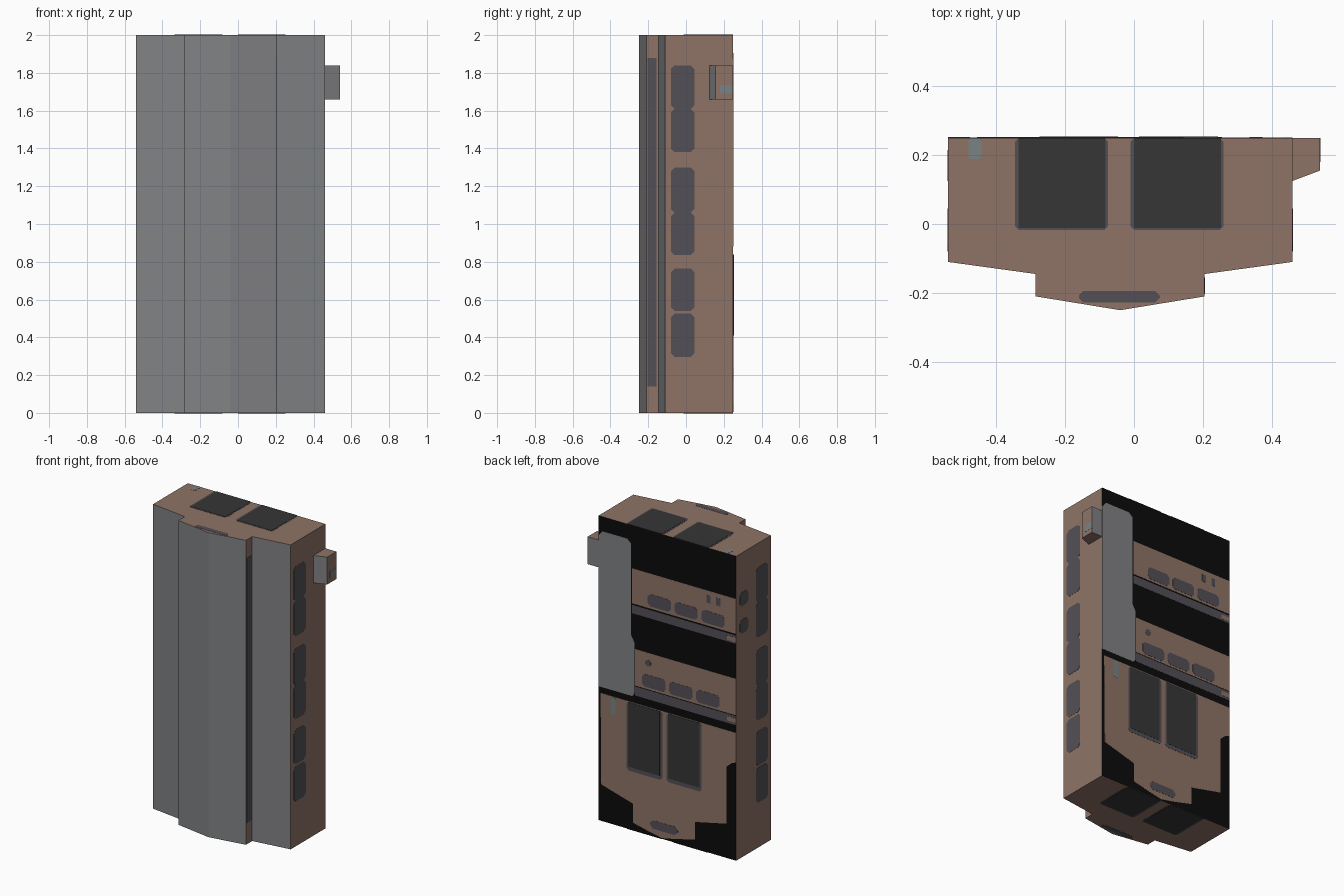
import bpy, bmesh
from mathutils import Vector

if "Cube" in bpy.data.objects:
    bpy.data.objects.remove(bpy.data.objects["Cube"])


def material(name, rgb):
    lin = [((c / 255 + 0.055) / 1.055) ** 2.4 if c > 10 else c / 255 / 12.92 for c in rgb]
    m = bpy.data.materials.new(name)
    m.diffuse_color = (*lin, 1)
    m.use_nodes = True
    m.node_tree.nodes["Principled BSDF"].inputs["Base Color"].default_value = m.diffuse_color
    return m


BROWN = material("brown", (143, 116, 103))
GREY = material("mid grey", (129, 130, 132))
WINDOW = material("window grey", (83, 80, 86))
DARK = material("dark panel", (54, 54, 54))
BLACK = material("black", (11, 11, 11))
PALE = material("pale blue grey", (122, 130, 132))

CX = -0.04  # symmetry line of the body


def prism(bm, lower, upper):
    """Closed solid between two matching outlines."""
    lo = [bm.verts.new(p) for p in lower]
    up = [bm.verts.new(p) for p in upper]
    bm.faces.new(lo[::-1])
    bm.faces.new(up)
    n = len(lo)
    for i in range(n):
        j = (i + 1) % n
        bm.faces.new((lo[i], lo[j], up[j], up[i]))


def finish(bm, name, mats, rule=None):
    bmesh.ops.recalc_face_normals(bm, faces=bm.faces)
    bm.normal_update()
    if rule:
        for f in bm.faces:
            f.material_index = rule(f.normal)
    me = bpy.data.meshes.new(name)
    bm.to_mesh(me)
    bm.free()
    for m in mats:
        me.materials.append(m)
    ob = bpy.data.objects.new(name, me)
    bpy.context.collection.objects.link(ob)
    return ob


# Each side of the body: outline coordinates (a, b) and height h above it
SIDES = {
    "back": lambda a, b, h: Vector((a, 0.25 + h, b)),
    "right": lambda a, b, h: Vector((0.46 + h, a, b)),
    "left": lambda a, b, h: Vector((-0.54 - h, a, b)),
    "top": lambda a, b, h: Vector((a, b, 2 + h)),
    "bottom": lambda a, b, h: Vector((a, b, -h)),
    "step_right": lambda a, b, h: Vector((0.205 + h, a, b)),
    "step_left": lambda a, b, h: Vector((-0.285 - h, a, b)),
    "box": lambda a, b, h: Vector((0.54 + h, a, b)),
}


def rect(a0, a1, b0, b1, c=0.0):
    """Rectangle with cut corners of size c."""
    if c == 0:
        return [(a0, b0), (a1, b0), (a1, b1), (a0, b1)]
    return [(a0 + c, b0), (a1 - c, b0), (a1, b0 + c), (a1, b1 - c),
            (a1 - c, b1), (a0 + c, b1), (a0, b1 - c), (a0, b0 + c)]


def plates(name, side, outlines, mat, layer=1):
    bm = bmesh.new()
    at = SIDES[side]
    for pts in outlines:
        prism(bm, [at(a, b, 0) for a, b in pts], [at(a, b, 0.0012 * layer) for a, b in pts])
    return finish(bm, name, [mat])


# Main body: stepped outline drawn upward; grey front, black back, brown elsewhere
half = [(0.5, 0.25), (0.5, -0.11), (0.245, -0.145), (0.245, -0.21), (0, -0.25)]
outline = [(CX + x, y) for x, y in half] + [(CX - x, y) for x, y in half[-2::-1]]
bm = bmesh.new()
prism(bm, [(x, y, 0) for x, y in outline], [(x, y, 2) for x, y in outline])
finish(bm, "body", [BROWN, GREY, BLACK],
       lambda n: 1 if n.y < -0.5 else 2 if n.y > 0.5 else 0)

# Small side box with a slanted front
box = [(0.46, 0.25), (0.46, 0.125), (0.54, 0.155), (0.54, 0.25)]
bm = bmesh.new()
prism(bm, [(x, y, 1.66) for x, y in box], [(x, y, 1.84) for x, y in box])
finish(bm, "side_box", [BROWN, GREY], lambda n: 1 if abs(n.y) > 0.5 else 0)
plates("side_box_patch", "box", [rect(0.18, 0.25, 1.69, 1.735)], PALE)

# Side windows and the long strips on the steps
rows = [(0.295, 0.525), (0.54, 0.765), (0.835, 1.06), (1.06, 1.30), (1.38, 1.61), (1.61, 1.84)]
for side in ("right", "left"):
    plates(side + "_windows", side, [rect(-0.08, 0.045, b, t, 0.02) for b, t in rows], WINDOW)
    plates(side + "_step_strip", "step_" + side, [rect(-0.203, -0.155, 0.14, 1.88)], WINDOW)
plates("left_small_windows", "left",
       [rect(0.125, 0.215, 1.47, 1.56, 0.02), rect(0.125, 0.215, 1.65, 1.74, 0.02)], WINDOW)

# Panels on both ends
for side in ("top", "bottom"):
    plates(side + "_panel_frames", side,
           [rect(-0.345, -0.075, -0.018, 0.25, 0.012), rect(-0.01, 0.26, -0.018, 0.25, 0.012)], WINDOW)
    plates(side + "_panels", side,
           [rect(-0.335, -0.083, -0.012, 0.25), rect(0, 0.252, -0.012, 0.25)], DARK, 2)
    plates(side + "_front_strip", side, [rect(-0.16, 0.075, -0.227, -0.195, 0.012)], WINDOW)
plates("top_tab", "top", [rect(-0.48, -0.443, 0.188, 0.25, 0.008)], PALE)

# Back: tall grey strip beside the box
plates("back_grey_strip", "back",
       [[(0.46, 0.88), (0.215, 0.88), (0.2, 0.9), (0.2, 1.24), (0.223, 1.28),
         (0.223, 1.88), (0.25, 1.905), (0.43, 1.905), (0.46, 1.87)]], GREY)

# Back: two upper brown panels with dark bands below them
plates("back_upper_panels", "back",
       [rect(-0.54, 0.215, 1.49, 1.72), rect(-0.54, 0.195, 0.955, 1.195)], BROWN)
plates("back_bands", "back",
       [rect(-0.54, 0.215, 1.425, 1.48), rect(-0.54, 0.195, 0.89, 0.95)], WINDOW)
plates("back_band_ends", "back",
       [rect(-0.54, -0.475, 1.435, 1.465), rect(-0.54, -0.475, 0.905, 0.935)], BROWN, 2)
plates("back_windows", "back",
       [rect(x - 0.168, x, 1.505, 1.585, 0.018) for x in (0.102, -0.093, -0.288)]
       + [rect(x - 0.17, x, 0.968, 1.05, 0.018) for x in (0.143, -0.053, -0.25)]
       + [rect(x - 0.03, x, 1.64, 1.69) for x in (-0.325, -0.396)]
       + [rect(0.08, 0.12, 1.107, 1.147, 0.012)], WINDOW, 2)

# Back: lower brown panel repeating the stepped outline
plates("back_lower_panel", "back",
       [[(0.445, 0.84), (-0.54, 0.84), (-0.54, 0.645), (-0.51, 0.635), (-0.47, 0.60),
         (-0.47, 0.225), (-0.24, 0.175), (-0.24, 0.06), (-0.1, 0.025), (0.0, 0.005),
         (0.1, 0.025), (0.21, 0.05), (0.21, 0.175), (0.44, 0.24)]], BROWN)
plates("back_panel_frames", "back",
       [rect(-0.005, 0.255, 0.385, 0.835, 0.015), rect(-0.29, -0.035, 0.385, 0.835, 0.015)], WINDOW, 2)
plates("back_panels", "back",
       [rect(0.014, 0.244, 0.41, 0.835), rect(-0.274, -0.046, 0.41, 0.835)], DARK, 3)
plates("back_lower_strip", "back", [rect(-0.116, 0.086, 0.05, 0.105, 0.022)], WINDOW, 2)
plates("back_tab", "back", [rect(0.335, 0.372, 0.72, 0.835, 0.008)], PALE, 2)
